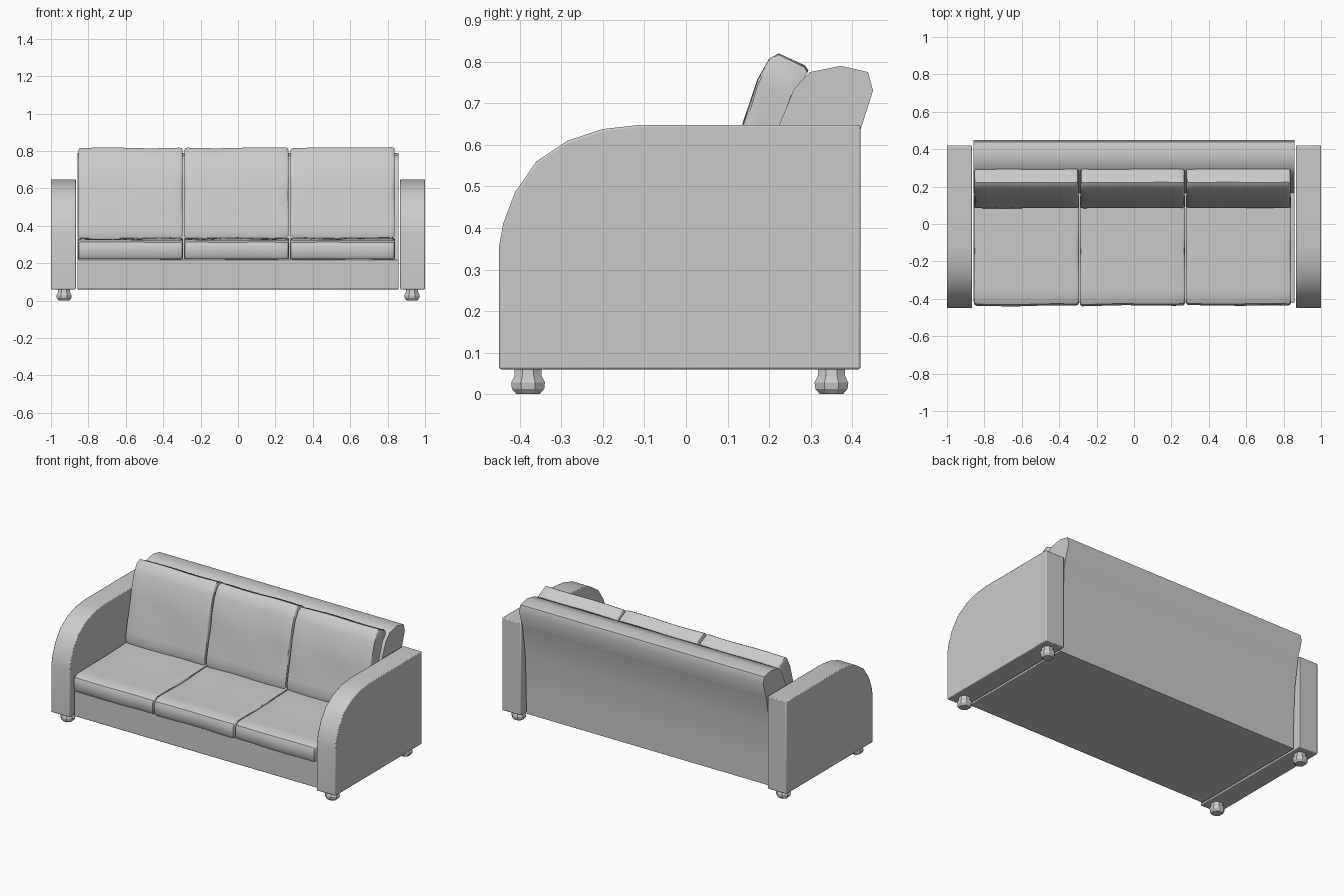
import bpy, bmesh, math
from mathutils import Vector

cube = bpy.data.objects.get("Cube")
if cube:
    bpy.data.objects.remove(cube, do_unlink=True)

# One grey fabric colour for everything
grey = bpy.data.materials.new("grey_fabric")
grey.use_nodes = True
colour = (0.6, 0.6, 0.6, 1)
grey.diffuse_color = colour
grey.node_tree.nodes["Principled BSDF"].inputs["Base Color"].default_value = colour


def finish(name, bm, angle=35, bevel=0):
    bmesh.ops.recalc_face_normals(bm, faces=bm.faces)
    mesh = bpy.data.meshes.new(name)
    bm.to_mesh(mesh)
    bm.free()
    mesh.materials.append(grey)
    ob = bpy.data.objects.new(name, mesh)
    bpy.context.collection.objects.link(ob)
    if bevel:
        mod = ob.modifiers.new("Soft edges", 'BEVEL')
        mod.width, mod.segments, mod.limit_method = bevel, 2, 'ANGLE'
        mod.angle_limit = math.radians(50)
    bpy.ops.object.select_all(action='DESELECT')
    ob.select_set(True)
    bpy.context.view_layer.objects.active = ob
    bpy.ops.object.shade_smooth_by_angle(angle=math.radians(angle))
    return ob


def loft(rings):
    """Skin a list of closed rings and cap both ends."""
    bm = bmesh.new()
    rows = [[bm.verts.new(p) for p in ring] for ring in rings]
    for a, b in zip(rows, rows[1:]):
        for i in range(len(a)):
            j = (i + 1) % len(a)
            bm.faces.new((a[i], a[j], b[j], b[i]))
    bm.faces.new(rows[0])
    bm.faces.new(rows[-1])
    return bm


def extrude_x(profile, x0, x1):
    return loft([[(x, y, z) for y, z in profile] for x in (x0, x1)])


def resample(profile, step):
    """Split long profile edges so the cushion can wrinkle."""
    out = []
    for a, b in zip(profile, profile[1:] + profile[:1]):
        a, b = Vector(a), Vector(b)
        n = max(1, round((b - a).length / step))
        out += [a.lerp(b, k / n) for k in range(n)]
    return out


def cushion(name, profile, x0, x1, seed):
    """Soft slab with rounded ends and a slightly rumpled surface."""
    ring = resample(profile, 0.05)
    centre = sum(ring, Vector((0, 0))) / len(ring)
    inset = [(0, 0.012), (0.004, 0.004), (0.014, 0)]
    steps = [0.014 + (x1 - x0 - 0.028) * k / 12 for k in range(1, 12)]
    slices = inset + [(s, 0) for s in steps]
    slices += [(x1 - x0 - d, i) for d, i in reversed(inset)]
    rings = []
    for d, shrink in slices:
        row = []
        for p in ring:
            out = (p - centre).normalized()
            s = math.sin(9 * d + 2 * seed + 7 * p.x) * math.sin(11 * p.y + seed + 5 * d)
            q = p + out * (0.004 * s - shrink)
            row.append((x0 + d, q.x, q.y))
        rings.append(row)
    return finish(name, loft(rings), 40)


# Arms with a swept front
arm_profile = [(-0.45, 0.06), (-0.45, 0.355), (-0.44, 0.41), (-0.412, 0.485),
               (-0.36, 0.56), (-0.285, 0.61), (-0.2, 0.638), (-0.11, 0.648),
               (0.42, 0.648), (0.42, 0.06)]
for side, s in (("left", 1), ("right", -1)):
    finish(side + "_arm", extrude_x(arm_profile, s * 0.867, s * 1.0), 35, 0.005)

# Seat base
base_profile = [(-0.42, 0.06), (-0.42, 0.22), (0.3, 0.22), (0.3, 0.06)]
finish("seat_base", extrude_x(base_profile, -0.858, 0.858), 35, 0.004)

# Leaning back frame with a rolled top
back_profile = [(0.16, 0.06), (0.17, 0.3), (0.225, 0.65), (0.26, 0.735),
                (0.298, 0.775), (0.373, 0.79), (0.438, 0.775), (0.45, 0.73),
                (0.418, 0.63), (0.39, 0.45), (0.38, 0.25), (0.378, 0.06)]
finish("back_frame", extrude_x(back_profile, -0.858, 0.858), 40)

# Three seat and three back cushions
seat_profile = [(-0.425, 0.222), (-0.437, 0.24), (-0.437, 0.29), (-0.428, 0.312),
                (-0.4, 0.325), (0.16, 0.335), (0.16, 0.222)]
pillow_profile = [(0.09, 0.335), (0.085, 0.36), (0.138, 0.65), (0.172, 0.755),
                  (0.2, 0.806), (0.223, 0.818), (0.285, 0.788), (0.293, 0.775),
                  (0.258, 0.73), (0.232, 0.66), (0.19, 0.36), (0.18, 0.335)]
for k, place in enumerate(("right", "middle", "left")):
    x = -0.857 + 0.567 * k
    cushion(place + "_seat_cushion", seat_profile, x + 0.002, x + 0.562, k)
    cushion(place + "_back_cushion", pillow_profile, x + 0.004, x + 0.56, k + 3)

# Turned bun feet
foot_profile = [(0.03, 0), (0.042, 0.013), (0.044, 0.028), (0.035, 0.045), (0.035, 0.064)]
for side, x in (("left", 0.93), ("right", -0.93)):
    for end, y in (("front", -0.38), ("rear", 0.35)):
        angles = [math.tau * (i + 0.5) / 8 for i in range(8)]
        rings = [[(x + r * math.cos(a), y + r * math.sin(a), z) for a in angles]
                 for r, z in foot_profile]
        finish(f"{end}_{side}_foot", loft(rings), 30)
